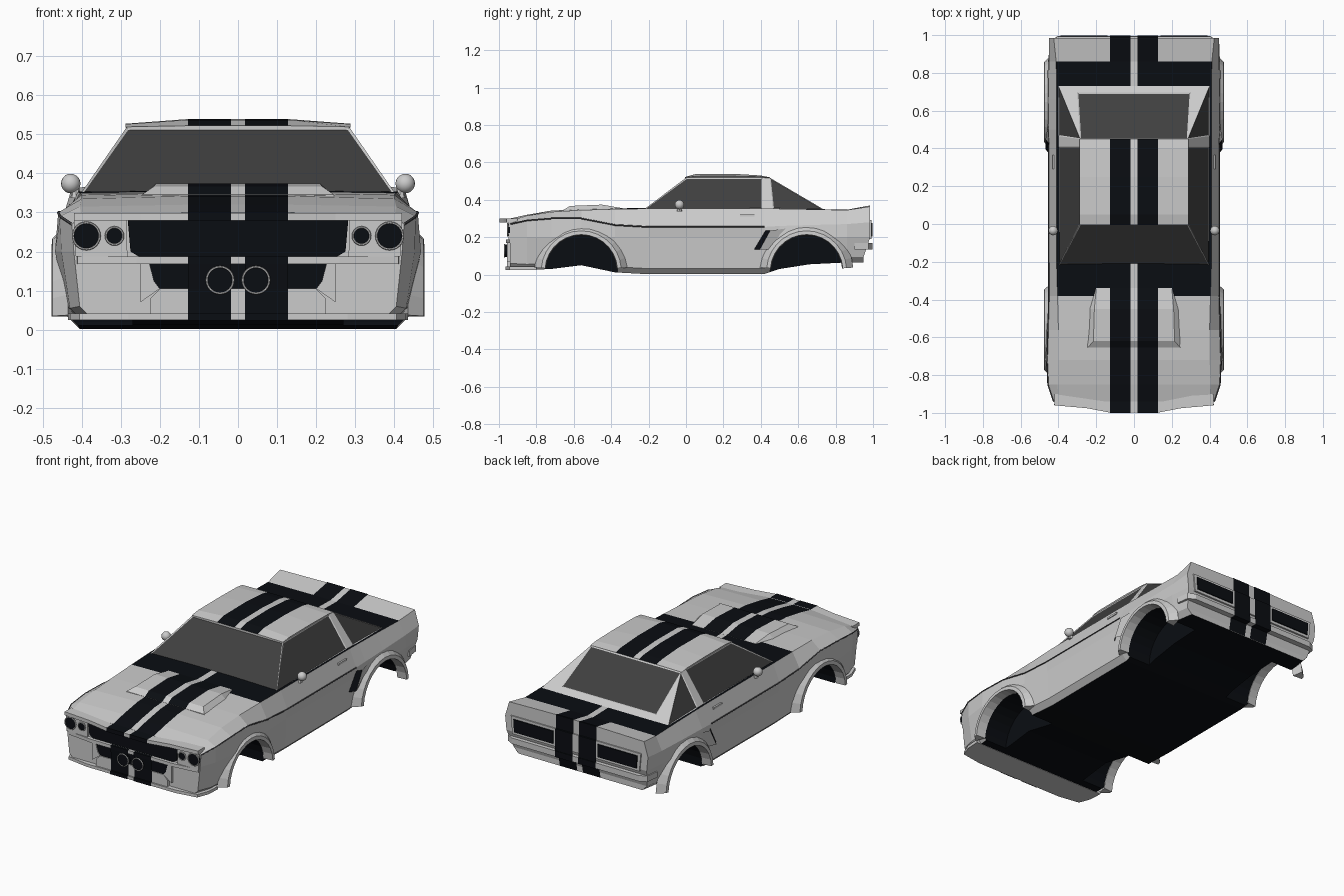
import bpy, bmesh, math
from mathutils import Matrix

if "Cube" in bpy.data.objects:
    bpy.data.objects.remove(bpy.data.objects["Cube"])


def material(name, *rgb):
    m = bpy.data.materials.new(name)
    m.diffuse_color = (*rgb, 1)
    m.use_nodes = True
    m.node_tree.nodes["Principled BSDF"].inputs["Base Color"].default_value = m.diffuse_color
    return m


BLACK = material("black", .003, .004, .006)
GLASS = material("dark_glass", .05, .05, .05)
TRIM = material("dark_trim", .06, .06, .065)


def mesh(name, verts, faces, mats=(None,), index=None):
    me = bpy.data.meshes.new(name)
    me.from_pydata(verts, [], faces)
    for m in mats:
        me.materials.append(m)
    if index:
        me.polygons.foreach_set("material_index", index)
    bm = bmesh.new()
    bm.from_mesh(me)
    bmesh.ops.recalc_face_normals(bm, faces=bm.faces)
    bm.to_mesh(me)
    bm.free()
    ob = bpy.data.objects.new(name, me)
    bpy.context.collection.objects.link(ob)
    return ob


def mirror(ob):
    ob.modifiers.new("mirror", 'MIRROR')
    return ob


def loft(name, rings, mats=(None, BLACK), dark=()):
    """Skin equal-length rings; strips whose number is in dark get the second material."""
    n = len(rings[0])
    faces, index = [], []
    for r in range(len(rings) - 1):
        for i in range(n):
            j = (i + 1) % n
            faces.append((r*n+i, r*n+j, (r+1)*n+j, (r+1)*n+i))
            index.append(int(i in dark))
    for base in (0, (len(rings) - 1) * n):
        for i in range(n // 2 - 1):
            faces.append((base+i, base+i+1, base+n-2-i, base+n-1-i))
            index.append(0)
    return mesh(name, [p for r in rings for p in r], faces, mats, index)


def ring(y, half):
    return [(x, y, z) for x, z in half] + [(-x, y, z) for x, z in reversed(half)]


def prism(name, pts, lo, hi, axis='y', mat=None, both=False):
    """Extrude an outline: xz outline along y, xy outline along z."""
    n = len(pts)
    put = (lambda a, b, t: (a, t, b)) if axis == 'y' else (lambda a, b, t: (a, b, t))
    verts = [put(a, b, t) for t in (lo, hi) for a, b in pts]
    faces = [tuple(range(n)), tuple(range(n, 2*n))]
    faces += [(i, (i+1) % n, n+(i+1) % n, n+i) for i in range(n)]
    ob = mesh(name, verts, faces, (mat,))
    return mirror(ob) if both else ob


def sym(pts):
    return pts + [(-x, b) for x, b in reversed(pts)]


def stripe(name, path):
    verts = [(x, y, z) for y, z in path for x in (.018, .128)]
    faces = [(2*i, 2*i+1, 2*i+3, 2*i+2) for i in range(len(path) - 1)]
    mirror(mesh(name, verts, faces, (BLACK,)))


# Body shell: y, floor z, sill x, widest x, crease x, crease z, top edge x, top edge z, middle z
stations = [
    (-.94, .03, .405, .42, .425, .27, .40, .288, .30),
    (-.85, .025, .43, .452, .455, .29, .405, .315, .32),
    (-.72, .03, .44, .468, .46, .30, .40, .335, .342),
    (-.56, .05, .44, .468, .455, .30, .40, .345, .35),
    (-.38, .012, .44, .452, .45, .265, .405, .35, .354),
    (-.2, .002, .435, .444, .45, .255, .41, .353, .356),
    (.42, .004, .435, .444, .45, .255, .41, .353, .355),
    (.50, .03, .44, .458, .453, .26, .41, .352, .354),
    (.66, .055, .44, .462, .453, .265, .41, .349, .351),
    (.86, .065, .435, .455, .45, .27, .412, .345, .347),
    (.985, .065, .42, .442, .45, .28, .425, .364, .37)]
rings = [ring(y, [(xs-.03, zb), (xs, zb+.03), (xw, .2), (xc, zc), (xt, zt), (.128, zm), (.018, zm)])
         for y, zb, xs, xw, xc, zc, xt, zt, zm in stations]
rings[-1] = [(x, y - .035 * (z < .12), z) for x, y, z in rings[-1]]
body = loft("body", rings, dark=(5, 7, 13))

# Wheel wells cut out of the body
ARCHES = (-.56, .645)
bm = bmesh.new()
for cy in ARCHES:
    for s in (-1, 1):
        bmesh.ops.create_cone(bm, cap_ends=True, segments=28, radius1=.195, radius2=.195, depth=.36,
                              matrix=Matrix.Translation((s*.45, cy, .02)) @ Matrix.Rotation(math.pi/2, 4, 'Y'))
cut_me = bpy.data.meshes.new("well_cutter")
bm.to_mesh(cut_me)
bm.free()
cutter = bpy.data.objects.new("well_cutter", cut_me)
bpy.context.collection.objects.link(cutter)
cutter.hide_render = True
mod = body.modifiers.new("wells", 'BOOLEAN')
mod.operation, mod.solver, mod.object = 'DIFFERENCE', 'EXACT', cutter
bpy.context.view_layer.objects.active = body
bpy.ops.object.modifier_apply(modifier="wells")
bpy.data.objects.remove(cutter)
for p in body.data.polygons:
    c = p.center
    if .26 < abs(c.x) < .46 and any(math.hypot(c.y-cy, c.z-.02) < .197 for cy in ARCHES) and abs(p.normal.x) < .2 \
            or abs(abs(c.x) - .27) < .003:
        p.material_index = 1

# Arch flares
for label, cy in zip(("front", "rear"), ARCHES):
    arcs = []
    for k in range(15):
        a = math.radians(4 + k * 172 / 14)
        arcs.append([(x, cy + r*math.cos(a), .02 + r*math.sin(a))
                     for x, r in ((.42, .19), (.477, .194), (.475, .214), (.435, .25))])
    mirror(loft(label + "_arch_flare", arcs, (None,)))

# Cabin with inset windows
half = [(.40, -.22, .352), (.285, 0, .518), (.285, .41, .518), (.40, .41, .352),
        (.285, .45, .517), (.40, .465, .352), (.40, .73, .352), (.30, .695, .373)]
v = half + [(-x, y, z) for x, y, z in half]
side = [(0, 1, 2, 3), (5, 4, 6), (3, 2, 4, 5), (4, 7, 6)]
faces = [(0, 1, 9, 8), (4, 12, 15, 7)] + side + [tuple(i+8 for i in f) for f in side]
faces += [(7, 15, 14, 6), (1, 2, 4, 12, 10, 9), (0, 3, 5, 6, 14, 13, 11, 8)]
cabin = mesh("cabin", v, faces, (None, GLASS))
bm = bmesh.new()
bm.from_mesh(cabin.data)
bm.faces.ensure_lookup_table()
panes = [bm.faces[i] for i in (0, 1, 2, 3, 6, 7)]
bmesh.ops.inset_individual(bm, faces=panes, thickness=.008, depth=-.003)
for f in panes:
    f.material_index = 1
bm.to_mesh(cabin.data)
bm.free()

# Crowned roof and bonnet scoop, both carrying the stripes
loft("roof", [ring(y, [(.275, .51), (.288, zs), (.128, zc), (.018, zc)]) for y, zs, zc in
              ((-.005, .519, .522), (.05, .526, .537), (.25, .527, .539), (.40, .524, .53), (.45, .518, .52))],
     dark=(2, 4))
loft("bonnet_scoop", [ring(y, [(xo, .335), (xi, zt), (.128, zt), (.018, zt)]) for y, xo, xi, zt in
                      ((-.655, .25, .245, .346), (-.62, .255, .215, .367), (-.45, .25, .21, .374),
                       (-.34, .22, .20, .355))], dark=(2, 4))

# Nose: bonnet lip, grille, bumper bar, lower intake, valance
prism("bonnet_lip", sym([(.42, -.90), (.42, -.96), (.25, -.975), (.13, -.998)]), .279, .299, 'z')
prism("grille", sym([(.25, .185), (.275, .2), (.282, .279)]), -.945, -.93, mat=BLACK)
prism("bumper_bar", sym([(.43, -.88), (.41, -.945), (.26, -.962)]), .168, .187, 'z')
prism("lower_intake", sym([(.20, .105), (.215, .125), (.226, .168)]), -.952, -.93, mat=BLACK)
prism("lower_panel", sym([(.225, .04), (.225, .08), (.20, .105)]), -.957, -.93)
prism("intake_cheek", [(.20, .105), (.25, .07), (.25, .168), (.226, .168), (.215, .125)], -.957, -.93, both=True)
prism("headlight_panel", [(.283, .187), (.415, .187), (.42, .279), (.285, .279)], -.95, -.92, both=True)
prism("chin_lip", sym([(.435, -.80), (.43, -.88), (.405, -.945), (.28, -.965)]), .025, .042, 'z')

# Round lamps with rims
for name, x, z, r, y in (("outer_headlight", .388, .24, .034, -.95), ("inner_headlight", .316, .24, .022, -.95),
                         ("fog_light", .046, .127, .034, -.965)):
    disc = [(x + r*math.cos(k*math.pi/12), z + r*math.sin(k*math.pi/12)) for k in range(24)]
    prism(name, disc, y - .006, y + .02, mat=BLACK, both=True)
    bpy.ops.mesh.primitive_torus_add(location=(x, y - .005, z), rotation=(math.pi/2, 0, 0), major_radius=r,
                                     minor_radius=.003, major_segments=24, minor_segments=6)
    rim = bpy.context.object
    rim.name = name + "_rim"
    bpy.ops.object.transform_apply(location=True, rotation=True)
    mirror(rim)

# Tail: panel, lights, bumper
prism("tail_panel", sym([(.40, .19), (.41, .292)]), .96, .992)
prism("tail_light", [(.14, .205), (.385, .205), (.39, .277), (.14, .277)], .97, .998, mat=BLACK, both=True)
prism("rear_bumper", sym([(.45, .90), (.44, .975), (.40, .996)]), .135, .168, 'z')

# Stripes over nose and tail
stripe("nose_stripe", [(-.94, .302), (-1, .301), (-1, .278), (-.965, .278)])
stripe("front_stripe", [(-.95, .189), (-.964, .188), (-.964, .167), (-.959, .105), (-.959, .043),
                        (-.967, .043), (-.967, .024)])
stripe("tail_stripe", [(.98, .372), (.988, .371), (.988, .294), (.995, .293), (.995, .169), (.998, .169),
                       (.998, .134), (.966, .134), (.952, .066)])

# Side crease line following the body stations
cu = bpy.data.curves.new("side_crease", 'CURVE')
cu.dimensions, cu.bevel_depth, cu.bevel_resolution = '3D', .004, 0
path = [(s[4], s[0], s[5]) for s in stations if s[0] < .45]
for sx in (1, -1):
    sp = cu.splines.new('POLY')
    sp.points.add(len(path) - 1)
    for p, (x, y, z) in zip(sp.points, path):
        p.co = (sx*x, y, z, 1)
cu.materials.append(TRIM)
bpy.context.collection.objects.link(bpy.data.objects.new("side_crease", cu))

# Rear quarter intake and its cowl
mirror(mesh("quarter_intake", [(.443, .365, .135), (.449, .425, .235), (.468, .45, .235), (.468, .395, .135)],
            [(0, 1, 2, 3)], (BLACK,)))
mirror(mesh("quarter_cowl", [(.468, .395, .135), (.468, .45, .235), (.45, .56, .25), (.44, .47, .135)],
            [(0, 1, 2, 3)]))

# Door handles and mirrors
prism("door_handle", [(.415, .29), (.432, .29), (.432, .365), (.415, .365)], .311, .322, 'z', both=True)
for s, label in ((1, "right"), (-1, "left")):
    bpy.ops.mesh.primitive_uv_sphere_add(segments=16, ring_count=10, radius=.025, location=(s*.428, -.035, .374))
    ob = bpy.context.object
    ob.name = label + "_mirror"
    bpy.ops.object.shade_smooth()
    bpy.ops.mesh.primitive_cone_add(vertices=8, radius1=.014, radius2=.008, depth=.03, location=(s*.415, -.035, .352))
    bpy.context.object.name = label + "_mirror_stem"
